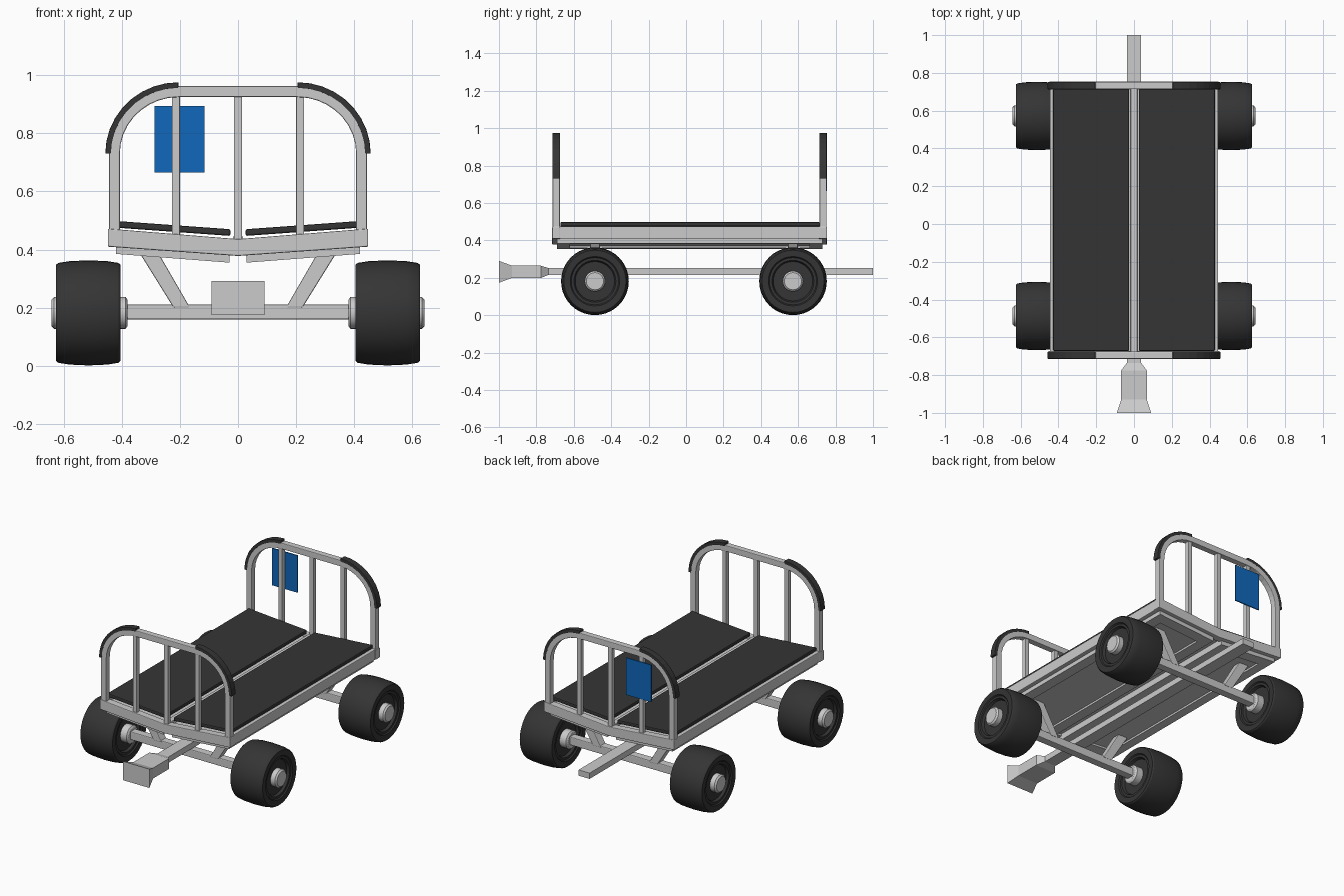
import bpy, bmesh, math

if "Cube" in bpy.data.objects:
    bpy.data.objects.remove(bpy.data.objects["Cube"])


def material(name, rgb):
    m = bpy.data.materials.new(name)
    m.diffuse_color = (*rgb, 1)
    m.use_nodes = True
    m.node_tree.nodes["Principled BSDF"].inputs["Base Color"].default_value = m.diffuse_color
    return m


RUBBER = material("dark_rubber", (0.035, 0.035, 0.035))
BLUE = material("blue_sign", (0.005, 0.14, 0.5))


def finish(name, bm, mat=None, bevel=0.0, smooth=False):
    bmesh.ops.recalc_face_normals(bm, faces=bm.faces)
    me = bpy.data.meshes.new(name)
    bm.to_mesh(me)
    bm.free()
    ob = bpy.data.objects.new(name, me)
    bpy.context.collection.objects.link(ob)
    if mat:
        me.materials.append(mat)
    if bevel:
        b = ob.modifiers.new("bevel", 'BEVEL')
        b.width, b.segments, b.limit_method = bevel, 2, 'ANGLE'
        b.angle_limit = math.radians(40)
    if smooth:
        bpy.ops.object.select_all(action='DESELECT')
        ob.select_set(True)
        bpy.context.view_layer.objects.active = ob
        bpy.ops.object.shade_smooth_by_angle(angle=math.radians(30))
    return ob


def loft(name, rings, mat=None, bevel=0.0, smooth=False):
    bm = bmesh.new()
    vs = [[bm.verts.new(p) for p in r] for r in rings]
    n = len(rings[0])
    for a, b in zip(vs, vs[1:]):
        for i in range(n):
            j = (i + 1) % n
            bm.faces.new((a[i], a[j], b[j], b[i]))
    bm.faces.new(vs[0])
    bm.faces.new(vs[-1])
    return finish(name, bm, mat, bevel, smooth)


def prism(name, xz, y0, y1, mat=None, bevel=0.0, sx=1):
    return loft(name, [[(sx * x, y, z) for x, z in xz] for y in (y0, y1)], mat, bevel)


def box(name, x0, x1, y0, y1, z0, z1, mat=None, bevel=0.0, sx=1):
    return prism(name, [(x0, z0), (x1, z0), (x1, z1), (x0, z1)], y0, y1, mat, bevel, sx)


def lathe(name, profile, side, y, z, mat=None, n=40):
    rings = [[(side * x, y + r * math.cos(2 * math.pi * i / n), z + r * math.sin(2 * math.pi * i / n))
              for i in range(n)] for x, r in profile]
    return loft(name, rings, mat, smooth=True)


def slab(x0, x1, zi, zo, t):
    return [(x0, zi), (x1, zo), (x1, zo + t), (x0, zi + t)]


# Shallow V deck: padded tops, side rails and the lower frame
for sx, tag in ((1, "right"), (-1, "left")):
    prism("deck_panel_" + tag, slab(0.026, 0.428, 0.447, 0.476, 0.023), -0.672, 0.715, RUBBER, 0.006, sx)
    prism("deck_base_" + tag, slab(0.015, 0.42, 0.392, 0.422, 0.03), -0.68, 0.72, None, 0, sx)
    box("side_rail_" + tag, 0.415, 0.445, -0.71, 0.75, 0.41, 0.475, None, 0.004, sx)

    def at(x):
        return 0.355 + 0.077 * (x - 0.03)
    for name, x0, x1, y0, y1 in (("inner", 0.03, 0.09, -0.69, 0.73), ("outer", 0.36, 0.42, -0.69, 0.73),
                                 ("front", 0.09, 0.36, -0.69, -0.62), ("rear", 0.09, 0.36, 0.66, 0.73)):
        prism("lower_frame_%s_%s" % (name, tag), slab(x0, x1, at(x0), at(x1), 0.04), y0, y1, None, 0.0, sx)
    prism("lower_panel_" + tag, slab(0.09, 0.36, at(0.09) + 0.012, at(0.36) + 0.012, 0.024),
          -0.62, 0.66, None, 0, sx)
box("centre_rail", -0.018, 0.018, -0.68, 0.72, 0.39, 0.445, None, 0.003)

# Arched end gates with bars and corner guards
ARC = [math.radians(90 * i / 9) for i in range(10)]


def arch(rx, rz, cx=0.205, cz=0.73):
    return [(cx + rx * math.cos(a), cz + rz * math.sin(a)) for a in ARC]


outer = [(0.444, 0.43)] + arch(0.239, 0.233)
inner = [(0.407, 0.43)] + arch(0.202, 0.195)
for tag, y0, y1 in (("front", -0.713, -0.675), ("rear", 0.714, 0.752)):
    mid = (y0 + y1) / 2
    prism("end_crossmember_" + tag,
          [(-0.448, 0.41), (0, 0.378), (0.448, 0.41), (0.448, 0.472), (0, 0.436), (-0.448, 0.472)],
          y0 - 0.003, y1 + 0.003, None, 0.004)
    mirror = lambda pts: [(-x, z) for x, z in reversed(pts)]
    path_o, path_i = outer + mirror(outer), inner + mirror(inner)
    loft("gate_arch_" + tag,
         [[(o[0], y0, o[1]), (o[0], y1, o[1]), (i[0], y1, i[1]), (i[0], y0, i[1])]
          for o, i in zip(path_o, path_i)], None, 0.004)
    for i, x in enumerate((-0.214, 0, 0.214)):
        box("gate_bar_%s_%d" % (tag, i + 1), x - 0.014, x + 0.014, mid - 0.014, mid + 0.014, 0.425, 0.93, None, 0.003)
    for sx in (1, -1):
        loft("corner_guard_%s_%s" % (tag, "right" if sx > 0 else "left"),
             [[(sx * o[0], y0 - 0.001, o[1]), (sx * o[0], y1 + 0.001, o[1]),
               (sx * i[0], y1 + 0.001, i[1]), (sx * i[0], y0 - 0.001, i[1])]
              for o, i in zip(arch(0.252, 0.246), arch(0.232, 0.226))], RUBBER, 0.003)

# Blue sign plate on the rear gate
box("sign_plate", -0.287, -0.115, 0.746, 0.753, 0.665, 0.895, BLUE)

# Axles, struts, wheels and hubs
ZC = 0.182
TYRE = [(0.43, 0.05), (0.43, 0.105), (0.414, 0.112), (0.414, 0.126), (0.407, 0.132), (0.405, 0.166),
        (0.412, 0.172), (0.45, 0.178), (0.515, 0.181), (0.58, 0.178), (0.618, 0.172), (0.626, 0.166),
        (0.624, 0.132), (0.617, 0.126), (0.617, 0.112), (0.602, 0.105), (0.602, 0.05)]
HUB = [(0.38, 0.045), (0.387, 0.055), (0.633, 0.055), (0.642, 0.046)]
for tag, y in (("front", -0.487), ("rear", 0.572)):
    box("axle_" + tag, -0.39, 0.39, y - 0.024, y + 0.024, 0.16, 0.211, None, 0.005)
    for sx, side in ((1, "right"), (-1, "left")):
        prism("strut_%s_%s" % (tag, side), [(0.165, 0.2), (0.222, 0.2), (0.34, 0.39), (0.275, 0.39)],
              y - 0.026, y + 0.026, None, 0.004, sx)
        lathe("tyre_%s_%s" % (tag, side), TYRE, sx, y, ZC, RUBBER)
        lathe("hub_%s_%s" % (tag, side), HUB, sx, y, ZC, None, 24)

# Long tow bar with flared coupling at the front
loft("tow_bar", [[(-w, y, z0), (w, y, z0), (w, y, z1), (-w, y, z1)] for y, w, z0, z1 in (
    (-1.0, 0.091, 0.174, 0.291), (-0.93, 0.068, 0.2, 0.265), (-0.775, 0.068, 0.2, 0.265),
    (-0.735, 0.038, 0.216, 0.252), (1.0, 0.038, 0.216, 0.252))])
